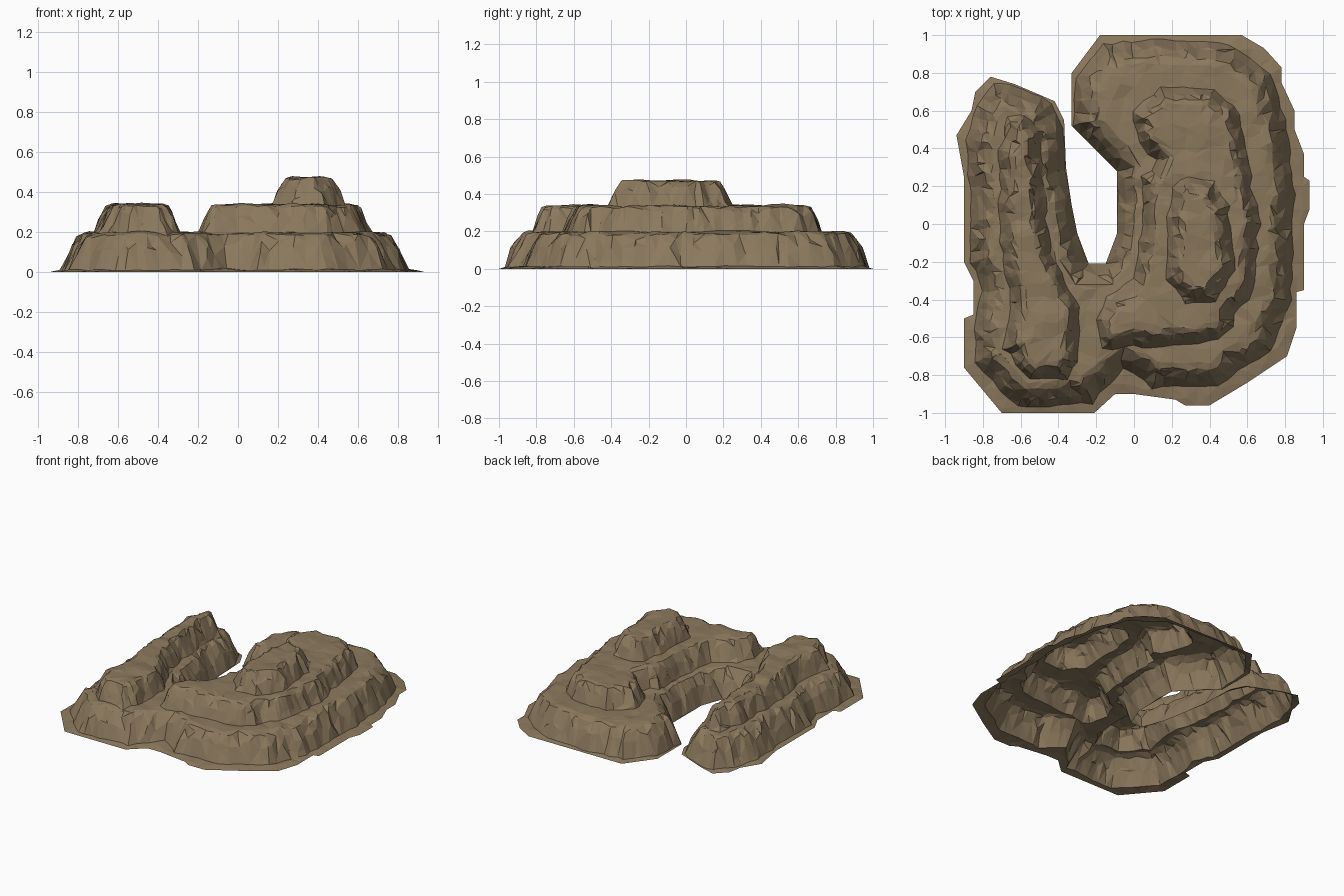
import bpy, bmesh, math, random
from mathutils import Vector, noise
from mathutils.geometry import delaunay_2d_cdt

if "Cube" in bpy.data.objects:
    bpy.data.objects.remove(bpy.data.objects["Cube"])

random.seed(4)

# Ground outline, then the foot line of every cliff
OUTLINE = [(-.76,.78),(-.63,.74),(-.42,.65),(-.37,.55),(-.36,.3),(-.33,.1),(-.30,-.05),(-.24,-.21),
           (-.15,-.21),(-.09,-.05),(-.09,.28),(-.15,.34),(-.33,.52),(-.33,.8),(-.18,1),(.57,1),
           (.69,.93),(.78,.83),(.78,.75),(.85,.6),(.85,.5),(.9,.37),(.9,.25),(.93,.23),(.93,.08),(.9,0),
           (.9,-.35),(.86,-.36),(.86,-.55),(.81,-.7),(.6,-.84),(.4,-.96),(.27,-.96),(.22,-.93),(0,-.9),
           (-.1,-.9),(-.21,-1),(-.7,-1),(-.9,-.76),(-.9,-.5),(-.85,-.48),(-.85,-.3),(-.9,-.2),(-.9,.25),
           (-.94,.47),(-.86,.6),(-.84,.7)]
LOWER = [(-.75,.75),(-.6,.72),(-.43,.64),(-.37,.5),(-.36,.28),(-.32,.08),(-.29,-.07),(-.24,-.21),
         (-.15,-.21),(-.09,-.05),(-.09,.28),(-.17,.35),(-.32,.52),(-.31,.78),(-.17,.95),(.1,.98),
         (.5,.95),(.72,.8),(.8,.55),(.85,.15),(.83,-.4),(.72,-.68),(.45,-.85),(.1,-.87),(-.05,-.76),
         (-.22,-.95),(-.62,-.97),(-.84,-.74),(-.84,-.5),(-.81,-.35),(-.86,-.2),(-.87,.2),(-.89,.45),(-.83,.62)]
RIDGE = [(-.66,.57),(-.55,.57),(-.49,.48),(-.48,.2),(-.45,-.1),(-.37,-.3),(-.29,-.45),(-.29,-.72),
         (-.36,-.82),(-.56,-.82),(-.69,-.65),(-.65,-.45),(-.67,-.3),(-.71,-.1),(-.71,.4)]
PLATEAU = [(0,.6),(.14,.72),(.42,.7),(.57,.58),(.61,.3),(.66,0),(.64,-.35),(.45,-.62),(.1,-.65),
           (-.17,-.66),(-.2,-.5),(-.14,-.38),(.01,-.3),(.04,-.05),(.05,.26),(.11,.33),(.02,.42)]
SUMMIT = [(.2,.2),(.3,.26),(.42,.22),(.5,.1),(.53,-.25),(.42,-.42),(.28,-.42),(.18,-.3),(.18,0)]


def resample(poly, step, wobble):
    """Counter-clockwise closed loop of evenly spaced, slightly broken points."""
    pts = [Vector(p) for p in poly]
    if sum(a.x * b.y - b.x * a.y for a, b in zip(pts, pts[1:] + pts[:1])) < 0:
        pts.reverse()
    out = []
    for a, b in zip(pts, pts[1:] + pts[:1]):
        n = max(1, round((b - a).length / step))
        for i in range(n):
            j = Vector((random.uniform(-1, 1), random.uniform(-1, 1))) * wobble
            out.append(a.lerp(b, i / n) + j)
    return out


def inset(loop, dist):
    n = len(loop)
    res = []
    for i in range(n):
        t = (loop[(i + 1) % n] - loop[i - 1]).normalized()
        res.append(loop[i] + Vector((-t.y, t.x)) * dist)
    return res


def depth(p, loop):
    """Distance to a loop, positive inside."""
    best, inside = 9.0, False
    for a, b in zip(loop, loop[1:] + loop[:1]):
        ab = b - a
        t = max(0, min(1, (p - a).dot(ab) / max(ab.length_squared, 1e-9)))
        best = min(best, (p - a - ab * t).length)
        if (a.y > p.y) != (b.y > p.y) and p.x < a.x + (p.y - a.y) / (b.y - a.y) * ab.x:
            inside = not inside
    return best if inside else -best


def ramp(t):
    """Cliff profile: steep face with a worn upper lip."""
    knots = [(0, 0), (.35, .52), (.7, .92), (1, 1)]
    for (a, u), (b, v) in zip(knots, knots[1:]):
        if t <= b:
            return u + (v - u) * max(0, t - a) / (b - a)
    return 1


# Cliffs: foot loop, face width, rise
outline = resample(OUTLINE, .07, 0)
cliffs = [(resample(LOWER, .06, .008), .125, .185),
          (resample(RIDGE, .055, .012), .085, .14),
          (resample(PLATEAU, .055, .014), .085, .14),
          (resample(SUMMIT, .055, .012), .088, .135)]


def height(p):
    edge = depth(p, outline)
    if edge < .002:
        return 0.0
    z = min(edge / .05, 1) * .012
    crag = noise.noise(Vector((p.x * 19, p.y * 19, 2.3))) * .03
    for loop, width, rise in cliffs:
        d = depth(p, loop)
        if d > 0:
            z += rise * ramp((d + crag * min(1, d / .03)) / width)
    return max(0, z + noise.noise(Vector((p.x * 9, p.y * 9, 7))) * .014 * min(1, edge / .1))


# Break lines along each cliff foot, mid face and lip, plus scattered points on the flats
verts, edges = [], []
loops = [outline]
for loop, width, rise in cliffs:
    loops.append(loop)
    for f in (.36, .72, 1.02):
        loops.append([p + Vector((random.uniform(-.009, .009), random.uniform(-.009, .009)))
                      for p in inset(loop, width * f)])
for k, loop in enumerate(loops):
    s = len(verts)
    n = len(loop)
    verts += loop
    if k == 0 or (k - 1) % 4 in (0, 3):
        edges += [(s + i, s + (i + 1) % n) for i in range(n)]
for i in range(-14, 15):
    for j in range(-15, 16):
        p = Vector((i * .068 + random.uniform(-.02, .02), j * .066 + random.uniform(-.02, .02)))
        if depth(p, outline) > .02:
            verts.append(p)

pts, _, tris, *_ = delaunay_2d_cdt(verts, edges, [], 0, 1e-4)

# Terraced hill: an open shell of flat triangles
bm = bmesh.new()
bv = [bm.verts.new((p.x, p.y, height(p))) for p in pts]
for t in tris:
    c = sum((pts[i] for i in t), Vector((0, 0))) / 3
    if depth(c, outline) > 0:
        bm.faces.new([bv[i] for i in t])
bmesh.ops.delete(bm, geom=[v for v in bm.verts if not v.link_faces], context='VERTS')
bmesh.ops.recalc_face_normals(bm, faces=bm.faces)
if sum(f.normal.z for f in bm.faces) < 0:
    bmesh.ops.reverse_faces(bm, faces=bm.faces)
mesh = bpy.data.meshes.new("terraced_hill")
bm.to_mesh(mesh)
bm.free()

rock = bpy.data.materials.new("brown rock")
rock.diffuse_color = (.26, .19, .11, 1)
rock.use_nodes = True
rock.node_tree.nodes["Principled BSDF"].inputs["Base Color"].default_value = rock.diffuse_color
mesh.materials.append(rock)
hill = bpy.data.objects.new("terraced_hill", mesh)
bpy.context.collection.objects.link(hill)
